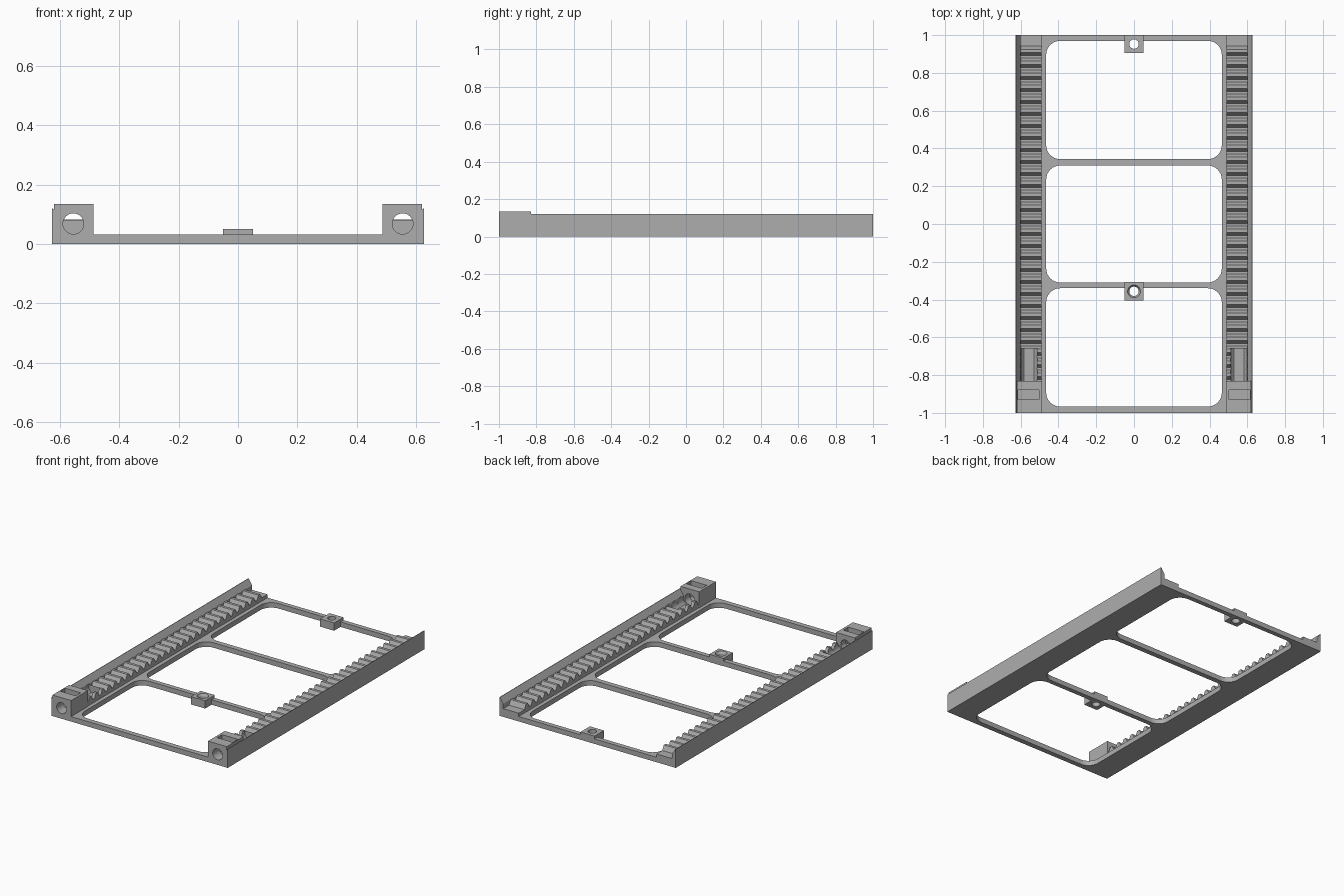
import bpy, bmesh, math
from mathutils import Vector, Matrix

if "Cube" in bpy.data.objects:
    bpy.data.objects.remove(bpy.data.objects["Cube"])

grey = bpy.data.materials.new("plain grey")
grey.use_nodes = True
COLOUR = (0.42, 0.42, 0.42, 1)
grey.diffuse_color = COLOUR
grey.node_tree.nodes["Principled BSDF"].inputs["Base Color"].default_value = COLOUR


def finish(name, bm):
    bmesh.ops.recalc_face_normals(bm, faces=bm.faces)
    mesh = bpy.data.meshes.new(name)
    bm.to_mesh(mesh)
    bm.free()
    mesh.materials.append(grey)
    ob = bpy.data.objects.new(name, mesh)
    bpy.context.collection.objects.link(ob)
    return ob


def prism(name, points, depth):
    """Extrude a closed 3D outline along a depth vector."""
    bm = bmesh.new()
    face = bm.faces.new([bm.verts.new(p) for p in points])
    new = bmesh.ops.extrude_face_region(bm, geom=[face])["geom"]
    verts = [v for v in new if isinstance(v, bmesh.types.BMVert)]
    bmesh.ops.translate(bm, verts=verts, vec=Vector(depth))
    return finish(name, bm)


def box(name, x0, x1, y0, y1, z0, z1):
    return prism(name, [(x0, y0, z0), (x1, y0, z0), (x1, y1, z0), (x0, y1, z0)],
                 (0, 0, z1 - z0))


def rod(name, centre, length, r1, r2, along_y=False):
    bm = bmesh.new()
    turn = Matrix.Rotation(math.pi / 2, 4, "X") if along_y else Matrix()
    bmesh.ops.create_cone(bm, cap_ends=True, segments=32, radius1=r1, radius2=r2,
                          depth=length, matrix=Matrix.Translation(centre) @ turn)
    return finish(name, bm)


def cut(ob, cutters):
    bpy.context.view_layer.objects.active = ob
    for c in cutters:
        mod = ob.modifiers.new("cut", "BOOLEAN")
        mod.operation, mod.solver, mod.object = "DIFFERENCE", "EXACT", c
        bpy.ops.object.modifier_apply(modifier=mod.name)


def discard(cutters):
    for c in cutters:
        bpy.data.objects.remove(c)


def rounded_window(y0, y1, half=0.465, r=0.075):
    pts = []
    corners = [(half - r, y1 - r), (r - half, y1 - r), (r - half, y0 + r), (half - r, y0 + r)]
    for i, (cx, cy) in enumerate(corners):
        for k in range(9):
            a = math.pi / 2 * (i + k / 8)
            pts.append((cx + r * math.cos(a), cy + r * math.sin(a), -0.1))
    return prism("window_cutter", pts, (0, 0, 0.3))


# Flat ladder frame with three rounded windows
PLATE = 0.032
frame = box("base_frame", -0.627, 0.627, -1, 1, 0, PLATE)
windows = [rounded_window(*w) for w in ((-0.967, -0.34), (-0.31, 0.31), (0.343, 0.97))]
cut(frame, windows)
discard(windows)

# Screw bosses hanging off two cross bars
for name, y0, y1, sunk in (("rear_boss", 0.905, 1, False), ("middle_boss", -0.405, -0.308, True)):
    boss = box(name, -0.05, 0.05, y0, y1, 0, 0.05)
    yc = (y0 + y1) / 2
    tools = [rod("hole_cutter", (0, yc, 0.02), 0.2, 0.025, 0.025)]
    if sunk:
        tools.append(rod("sink_cutter", (0, yc, 0.045), 0.02, 0.025, 0.037))
    cut(boss, tools)
    cut(frame, tools[:1])
    discard(tools)

# Toothed racks, outer walls and bored end blocks on both sides
PITCH, ROOT, TIP = 0.0635, 0.053, 0.083
AXIS_X, AXIS_Z = 0.555, 0.068
for side, s in (("left", 1), ("right", -1)):
    outline = [(s * 0.49, 1, PLATE), (s * 0.49, -0.84, PLATE), (s * 0.49, -0.84, ROOT)]
    y = -0.83
    while y + PITCH < 1:
        for f, z in ((0.1, ROOT), (0.36, TIP), (0.64, TIP), (0.9, ROOT)):
            outline.append((s * 0.49, y + f * PITCH, z))
        y += PITCH
    outline.append((s * 0.49, 1, ROOT))
    rack = prism(side + "_rack", outline, (s * 0.112, 0, 0))

    profile = [(0.6, PLATE), (0.627, PLATE), (0.627, 0.12), (0.624, 0.12), (0.6, 0.083)]
    wall = prism(side + "_outer_wall", [(s * x, -1, z) for x, z in profile], (0, 2, 0))

    block = box(side + "_end_block", s * 0.487, s * 0.62, -1, -0.83, PLATE, 0.135)
    bore = rod("bore_cutter", (s * AXIS_X, -0.9, AXIS_Z), 0.4, 0.035, 0.035, True)
    channel = rod("channel_cutter", (s * AXIS_X, -0.76, AXIS_Z), 0.2, 0.045, 0.045, True)
    pocket = box("pocket_cutter", s * 0.503, s * 0.614, -0.93, -0.88, 0.0, 0.3)
    cut(block, [bore, pocket])
    cut(wall, [pocket])
    cut(rack, [channel])
    discard([bore, channel, pocket])

for ob in list(bpy.context.collection.objects):
    if ob.type == "MESH" and ob.data.materials and ob.data.materials[0] == grey:
        bpy.ops.object.select_all(action="DESELECT")
        ob.select_set(True)
        bpy.context.view_layer.objects.active = ob
        bpy.ops.object.shade_smooth_by_angle(angle=math.radians(30))
